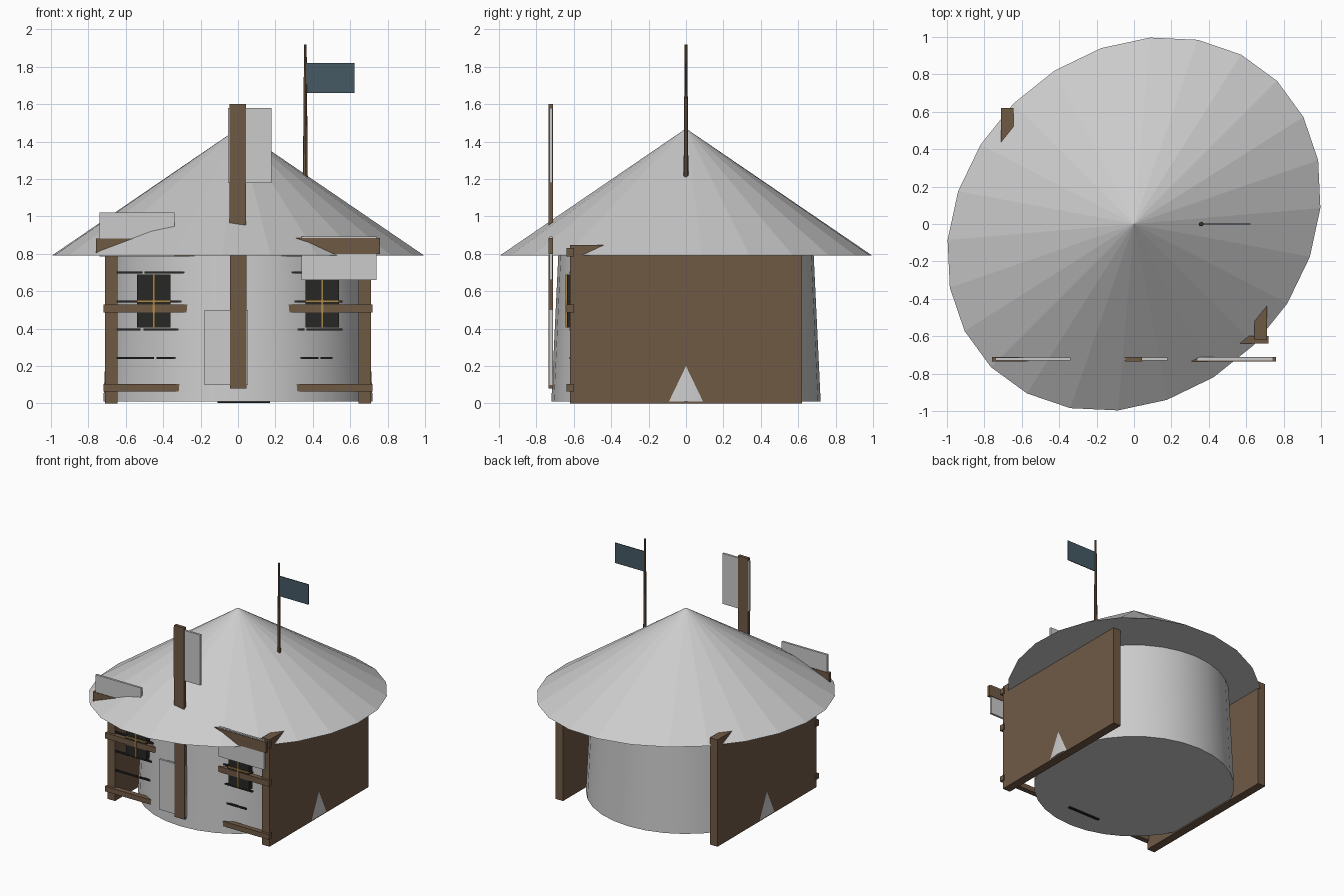
import bpy, bmesh, math
from mathutils import Matrix

if "Cube" in bpy.data.objects:
    bpy.data.objects.remove(bpy.data.objects["Cube"])


def material(name, rgb):
    m = bpy.data.materials.new(name)
    m.diffuse_color = (*rgb, 1)
    m.use_nodes = True
    m.node_tree.nodes["Principled BSDF"].inputs["Base Color"].default_value = m.diffuse_color
    return m


WOOD = material("wood", (0.16, 0.10, 0.06))
DARK = material("dark_glass", (0.02, 0.02, 0.018))
GOLD = material("window_bar_gold", (0.40, 0.25, 0.07))
CLOTH = material("flag_cloth", (0.06, 0.10, 0.13))


def finish(name, bm, mat=None):
    me = bpy.data.meshes.new(name)
    bm.to_mesh(me)
    bm.free()
    ob = bpy.data.objects.new(name, me)
    bpy.context.collection.objects.link(ob)
    if mat:
        me.materials.append(mat)
    return ob


def box(name, x0, x1, y0, y1, z0, z1, mat=None):
    bm = bmesh.new()
    mtx = (Matrix.Translation(((x0 + x1) / 2, (y0 + y1) / 2, (z0 + z1) / 2))
           @ Matrix.Diagonal((x1 - x0, y1 - y0, z1 - z0, 1)))
    bmesh.ops.create_cube(bm, size=1, matrix=mtx)
    return finish(name, bm, mat)


def cone(name, n, r0, r1, z0, z1, mat=None, mtx=Matrix()):
    bm = bmesh.new()
    bmesh.ops.create_cone(bm, cap_ends=True, segments=n, radius1=r0, radius2=r1,
                          depth=z1 - z0,
                          matrix=mtx @ Matrix.Translation((0, 0, (z0 + z1) / 2)))
    return finish(name, bm, mat)


# Tapered round wall
wall = cone("round_wall", 32, 0.72, 0.683, 0.01, 0.79)
for p in wall.data.polygons:
    p.use_smooth = len(p.vertices) == 4

# Conical roof, stretched along one diagonal
turn = Matrix.Rotation(math.radians(45), 4, 'Z')
cone("roof", 24, 1, 0, 0.79, 1.47,
     mtx=turn @ Matrix.Diagonal((1.082, 0.911, 1, 1)) @ turn.inverted())

# Front rails crossing the wall
for label, z0, z1 in (("lower", 0.065, 0.105), ("middle", 0.485, 0.53), ("upper", 0.785, 0.83)):
    box(label + "_rail", -0.72, 0.72, -0.64, -0.60, z0, z1, WOOD)

# Side slabs and windows, one per side
for side, s in (("left", -1), ("right", 1)):
    x0, x1 = sorted((s * 0.645, s * 0.711))
    box(side + "_slab", x0, x1, -0.62, 0.62, 0, 0.848, WOOD)
    c = s * 0.45
    box(side + "_window", c - 0.09, c + 0.09, -0.635, -0.59, 0.405, 0.69, DARK)
    box(side + "_window_upright", c - 0.006, c + 0.006, -0.644, -0.61, 0.405, 0.69, GOLD)
    box(side + "_window_crossbar", c - 0.09, c + 0.09, -0.644, -0.61, 0.541, 0.553, GOLD)

# Thin dark courses beside the windows, split by small gaps
for z, spans in ((0.70, ((-0.65, -0.51), (-0.50, -0.28), (0.28, 0.56))),
                 (0.545, ((-0.65, -0.30), (0.30, 0.56))),
                 (0.395, ((-0.65, -0.52), (-0.505, -0.30), (0.30, 0.355), (0.365, 0.56))),
                 (0.243, ((-0.65, -0.45), (-0.435, -0.30), (0.30, 0.43), (0.44, 0.505)))):
    for a, b in spans:
        box("wall_course", a, b, -0.622, -0.608, z - 0.006, z + 0.006, DARK)

# Dark door sill showing under the floor
box("door_sill", -0.11, 0.17, -0.535, -0.515, 0.002, 0.05, DARK)

# Four sail arms with offset panels, turned about the hub
hub = Matrix.Translation((0, 0, 0.84))
for i in range(4):
    spin = hub @ Matrix.Rotation(i * math.pi / 2, 4, 'Y') @ hub.inverted()
    arm = box("sail_arm", -0.045, 0.042, -0.735, -0.71, 0.84, 1.60, WOOD)
    panel = box("sail_panel", -0.053, 0.18, -0.731, -0.714, 1.18, 1.58)
    for ob in (arm, panel):
        ob.data.transform(spin)

# Flag pole and flag
cone("flag_pole", 8, 0.013, 0.007, 1.21, 1.92, WOOD, Matrix.Translation((0.36, 0, 0)))
box("flag", 0.365, 0.622, -0.003, 0.003, 1.66, 1.82, CLOTH)
